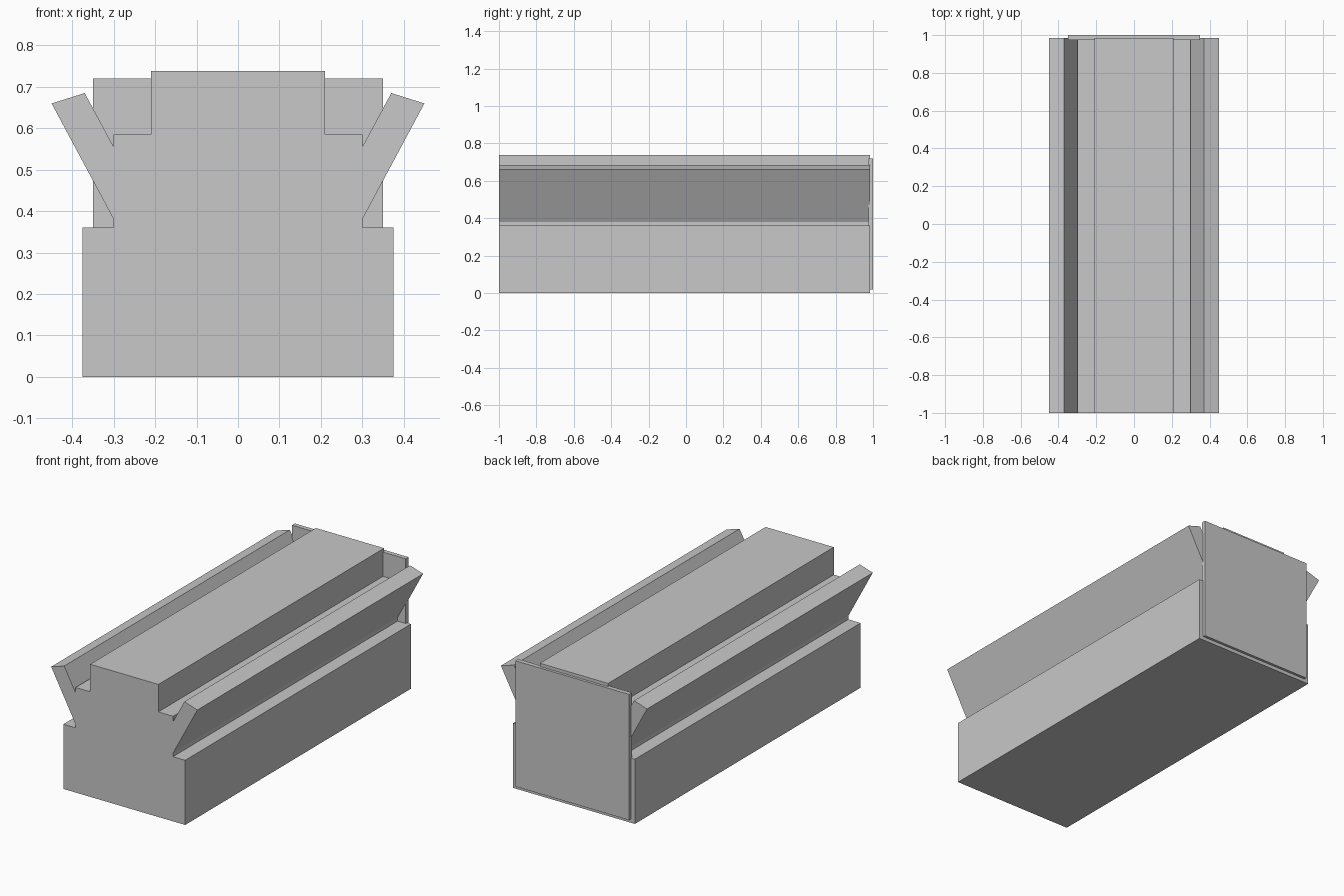
import bpy
import bmesh

default = bpy.data.objects.get("Cube")
if default:
    bpy.data.objects.remove(default, do_unlink=True)

# Single grey finish
GREY = (0.58, 0.58, 0.58, 1)
grey = bpy.data.materials.new("light grey")
grey.use_nodes = True
grey.diffuse_color = GREY
grey.node_tree.nodes["Principled BSDF"].inputs["Base Color"].default_value = GREY


def extrude_profile(name, half, y0, y1):
    """Mirror a right-hand x/z outline and extrude it along y."""
    outline = half + [(-x, z) for x, z in reversed(half)]
    bm = bmesh.new()
    face = bm.faces.new([bm.verts.new((x, y0, z)) for x, z in outline])
    result = bmesh.ops.extrude_face_region(bm, geom=[face])
    moved = [v for v in result["geom"] if isinstance(v, bmesh.types.BMVert)]
    bmesh.ops.translate(bm, verts=moved, vec=(0, y1 - y0, 0))
    bmesh.ops.recalc_face_normals(bm, faces=bm.faces)
    mesh = bpy.data.meshes.new(name)
    bm.to_mesh(mesh)
    bm.free()
    mesh.materials.append(grey)
    obj = bpy.data.objects.new(name, mesh)
    bpy.context.collection.objects.link(obj)
    return obj


# Long body: wide base, flared side wings, stepped raised top
body = [(0.375, 0), (0.375, 0.36), (0.30, 0.36), (0.30, 0.38),
        (0.45, 0.66), (0.37, 0.685), (0.30, 0.555), (0.30, 0.585),
        (0.21, 0.585), (0.21, 0.738)]
extrude_profile("body", body, -1, 0.985)

# Thin plate set into the rear end
extrude_profile("rear_plate", [(0.35, 0.02), (0.35, 0.72)], 0.975, 1)
